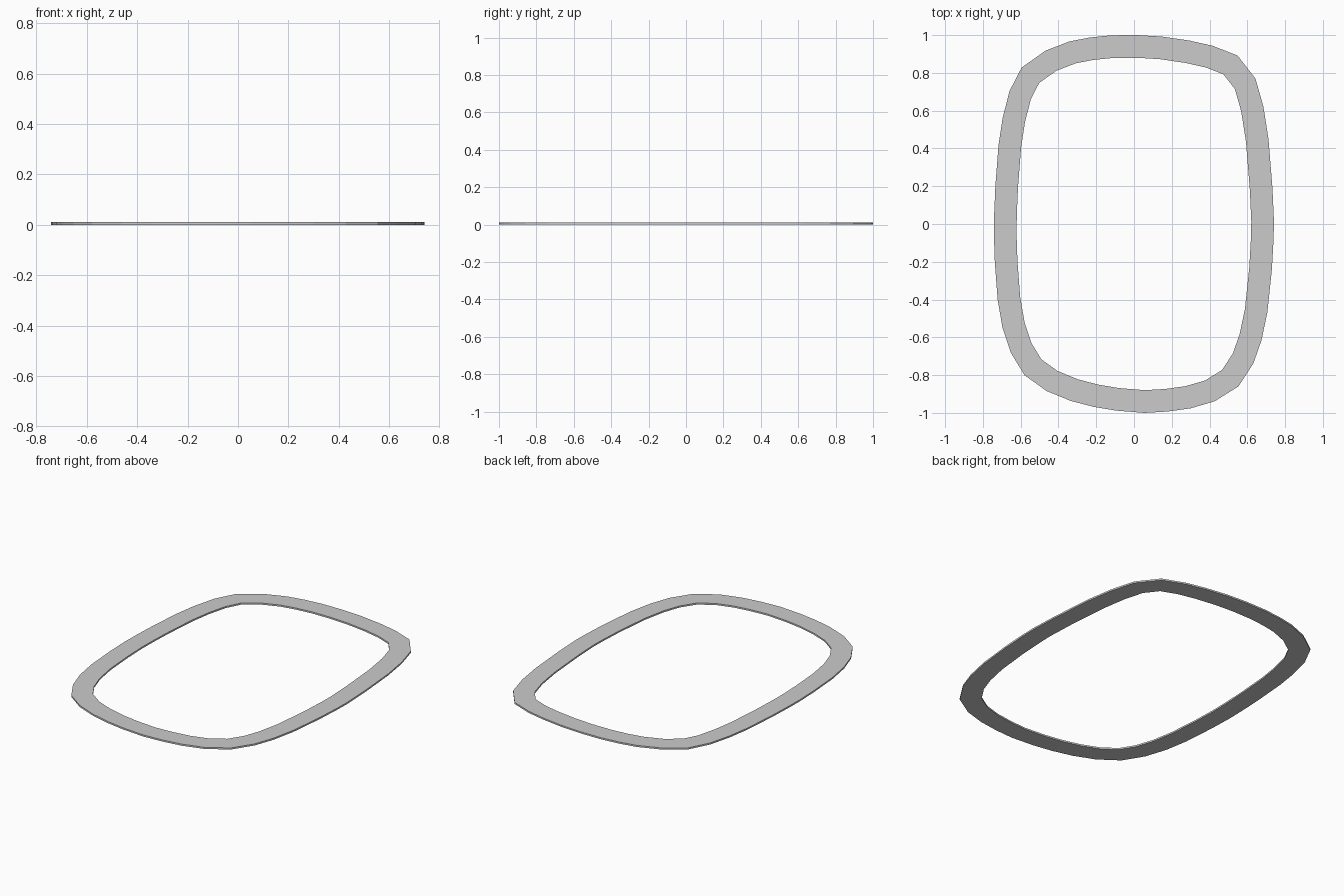
import bpy
import bmesh
from mathutils import Vector

if "Cube" in bpy.data.objects:
    bpy.data.objects.remove(bpy.data.objects["Cube"])

WIDTH, THICK = 0.12, 0.01

# Outer outline, clockwise from the left side
OUTLINE = [
    (-.742, -.05), (-.740, .06), (-.734, .2), (-.717, .42), (-.695, .563),
    (-.659, .704), (-.595, .828), (-.468, .918), (-.34, .967), (-.235, .987),
    (-.12, .999), (.02, 1), (.15, .992), (.294, .971), (.415, .944),
    (.548, .892), (.643, .77), (.685, .622), (.712, .45), (.733, .19),
    (.741, .015), (.739, -.08), (.73, -.24), (.706, -.468), (.675, -.616),
    (.632, -.738), (.553, -.86), (.426, -.939), (.299, -.976), (.177, -.993),
    (.055, -1), (-.093, -.988), (-.214, -.968), (-.336, -.936), (-.463, -.884),
    (-.58, -.80), (-.653, -.68), (-.696, -.55), (-.722, -.40), (-.737, -.2)]


def inset(points, width):
    """Offset a clockwise outline inwards with mitred corners."""
    pts = [Vector(p) for p in points]
    result = []
    for i, p in enumerate(pts):
        a = (p - pts[i - 1]).normalized()
        b = (pts[(i + 1) % len(pts)] - p).normalized()
        na, nb = Vector((a.y, -a.x)), Vector((b.y, -b.x))
        n = (na + nb).normalized()
        result.append(p + n * width / n.dot(na))
    return result


# Flat band: four loops (outer/inner, bottom/top) bridged into a closed ring
bm = bmesh.new()
inner = inset(OUTLINE, WIDTH)
loops = [[bm.verts.new((x, y, z)) for x, y in pts]
         for pts, z in ((OUTLINE, 0), (OUTLINE, THICK), (inner, THICK), (inner, 0))]
count = len(OUTLINE)
for k in range(4):
    la, lb = loops[k], loops[(k + 1) % 4]
    for i in range(count):
        j = (i + 1) % count
        bm.faces.new((la[i], la[j], lb[j], lb[i]))
bmesh.ops.recalc_face_normals(bm, faces=bm.faces)

mesh = bpy.data.meshes.new("flat_ring")
bm.to_mesh(mesh)
bm.free()
ring = bpy.data.objects.new("flat_ring", mesh)
bpy.context.collection.objects.link(ring)
